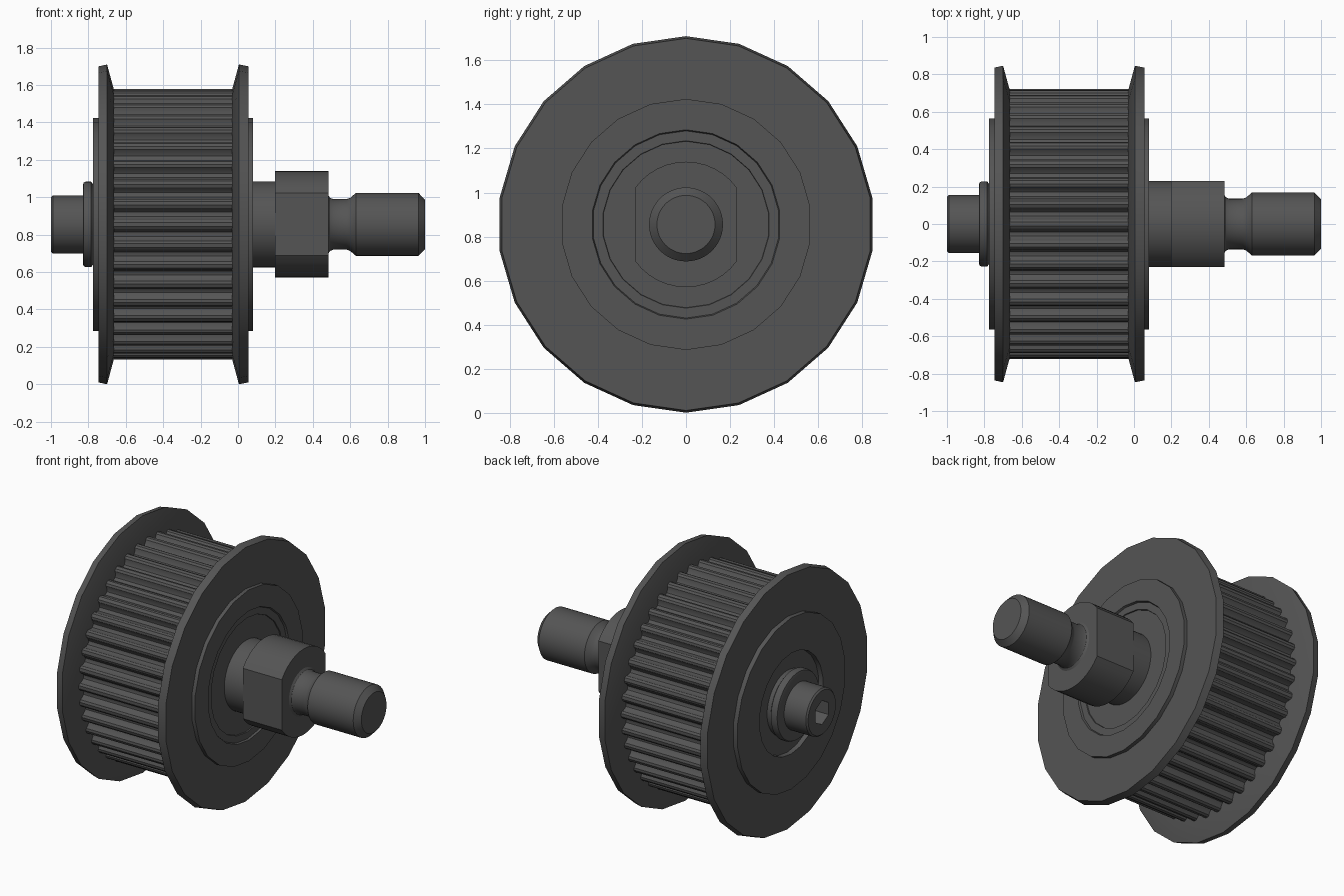
import bpy, bmesh, math

if "Cube" in bpy.data.objects:
    bpy.data.objects.remove(bpy.data.objects["Cube"], do_unlink=True)

AXIS_Z = 0.855   # height of the shaft axis

steel = bpy.data.materials.new("dark grey steel")
steel.use_nodes = True
GREY = (0.09, 0.09, 0.09, 1)
steel.diffuse_color = GREY
steel.node_tree.nodes["Principled BSDF"].inputs["Base Color"].default_value = GREY


def loft(name, rings):
    """Bridge rings of points running along x and cap both ends."""
    bm = bmesh.new()
    loops = [[bm.verts.new(p) for p in ring] for ring in rings]
    n = len(loops[0])
    for a, b in zip(loops, loops[1:]):
        for i in range(n):
            j = (i + 1) % n
            bm.faces.new((a[i], a[j], b[j], b[i]))
    bm.faces.new(loops[0])
    bm.faces.new(loops[-1])
    bmesh.ops.recalc_face_normals(bm, faces=bm.faces)
    mesh = bpy.data.meshes.new(name)
    bm.to_mesh(mesh)
    bm.free()
    mesh.materials.append(steel)
    ob = bpy.data.objects.new(name, mesh)
    bpy.context.collection.objects.link(ob)
    bpy.ops.object.select_all(action='DESELECT')
    ob.select_set(True)
    bpy.context.view_layer.objects.active = ob
    bpy.ops.object.shade_smooth_by_angle(angle=math.radians(30))
    return ob


def ring(x, radius, sides, flat=9.0):
    """Circle around the axis; radius may be a function of angle, flat limits |y|."""
    pts = []
    for i in range(sides):
        t = 2 * math.pi * i / sides
        r = radius(t) if callable(radius) else radius
        y = max(-flat, min(flat, r * math.sin(t)))
        pts.append((x, y, AXIS_Z + r * math.cos(t)))
    return pts


def lathe(name, profile, sides=48, flat=9.0):
    return loft(name, [ring(x, r, sides, flat) for x, r in profile])


def hexagon(corner):
    sixth = math.pi / 3
    return lambda t: corner * math.cos(sixth / 2) / math.cos((t + 1e-9) % sixth - sixth / 2)


# Toothed belt drum with rounded grooves
TEETH, R_OUT, DEPTH = 40, 0.723, 0.045
STEPS = ((0.0, 0.0), (0.18, 0.0), (0.30, 0.2), (0.37, 0.65), (0.48, 0.95),
         (0.59, 1.0), (0.70, 0.95), (0.81, 0.65), (0.88, 0.2))


def tooth_ring(x):
    pts = []
    for k in range(TEETH):
        for u, d in STEPS:
            t = 2 * math.pi * (k + u - 0.09) / TEETH
            r = R_OUT - DEPTH * d
            pts.append((x, r * math.sin(t), AXIS_Z + r * math.cos(t)))
    return pts


loft("toothed_drum", [tooth_ring(-0.68), tooth_ring(-0.02)])

# Belt guide flanges with sloped inner faces
lathe("left_flange", [(-0.745, 0.845), (-0.70, 0.855), (-0.662, 0.715)], 22)
lathe("right_flange", [(-0.033, 0.715), (0.005, 0.855), (0.055, 0.845)], 22)

# Hub with bearing recesses in both faces
lathe("hub", [(-0.73, 0.20), (-0.73, 0.33), (-0.775, 0.335), (-0.775, 0.57),
              (0.08, 0.57), (0.08, 0.43), (0.067, 0.425), (0.067, 0.38),
              (0.06, 0.378), (0.06, 0.20)], 22)

# Left shaft end with hexagonal socket
lathe("left_shaft", [(-0.89, hexagon(0.08)), (-1.0, hexagon(0.08)), (-1.0, 0.145),
                     (-0.99, 0.155), (-0.70, 0.155)])

# Rounded retaining washer
lathe("washer", [(-0.72, 0.21), (-0.775, 0.215), (-0.785, 0.228), (-0.815, 0.228),
                 (-0.826, 0.222), (-0.83, 0.208), (-0.83, 0.14)])

# Right shaft: collar, wrench flats, neck and chamfered stud
lathe("collar", [(0.0, 0.23), (0.22, 0.23)])
lathe("wrench_flats", [(0.197, 0.285), (0.483, 0.285)], 40, 0.23)
lathe("stud", [(0.45, 0.155), (0.483, 0.155), (0.492, 0.142), (0.51, 0.135),
               (0.58, 0.135), (0.60, 0.142), (0.63, 0.168), (0.965, 0.168),
               (1.0, 0.132)])
